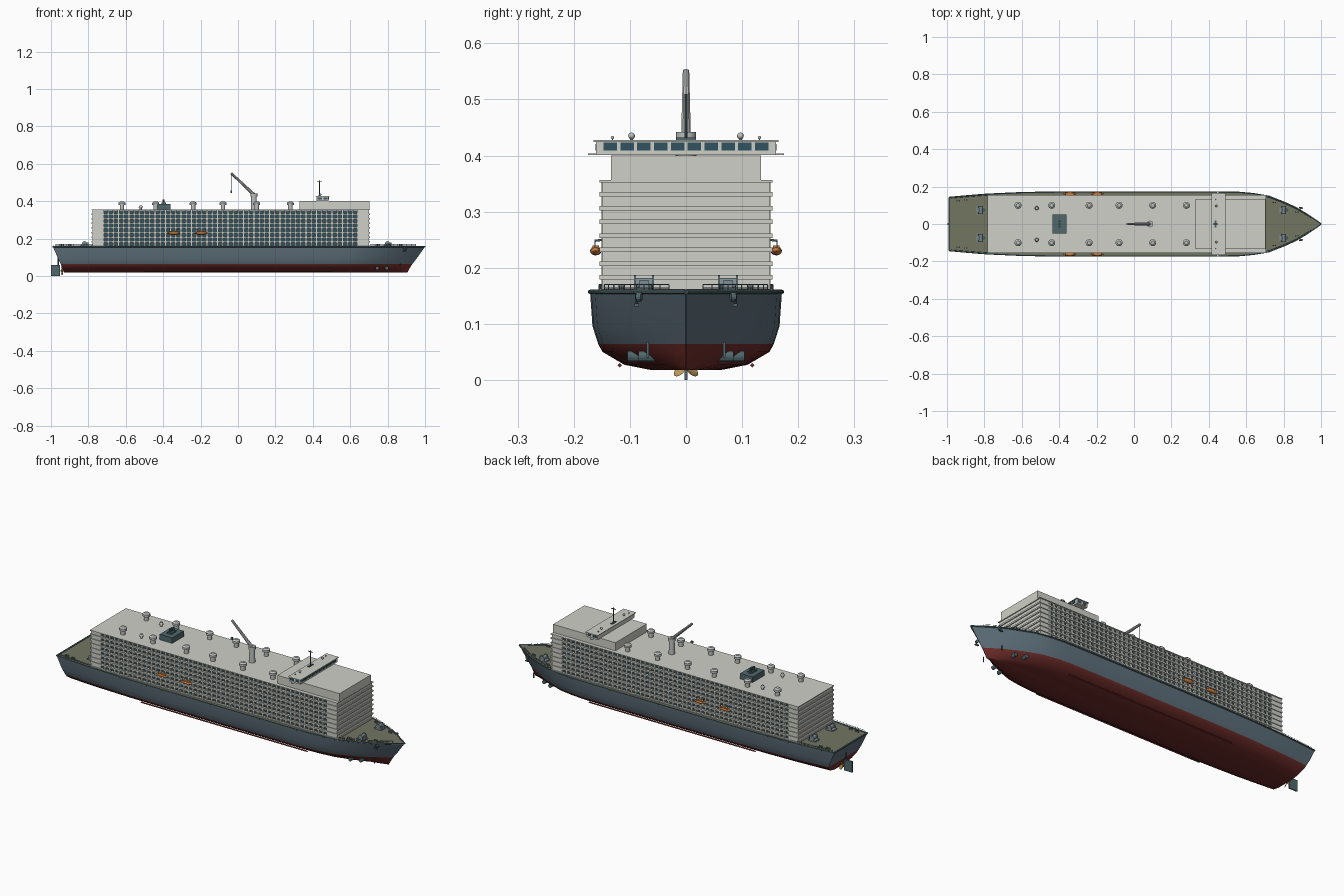
import bpy, bmesh, math
from mathutils import Matrix, Vector

if "Cube" in bpy.data.objects:
    bpy.data.objects.remove(bpy.data.objects["Cube"])


def mat(name, r, g, b):
    m = bpy.data.materials.new(name)
    m.diffuse_color = (r, g, b, 1)
    m.use_nodes = True
    m.node_tree.nodes["Principled BSDF"].inputs["Base Color"].default_value = m.diffuse_color
    return m


WHITE = mat("white", .62, .63, .57)
BLUE = mat("hull_blue", .11, .16, .195)
RED = mat("hull_red", .15, .025, .022)
GREEN = mat("deck_green", .17, .18, .12)
DARK = mat("dark_glass", .03, .085, .115)
TEAL = mat("teal", .08, .14, .15)
ORANGE = mat("orange", .6, .21, .05)
STEEL = mat("steel", .2, .27, .3)
BRASS = mat("brass", .5, .33, .1)
LIGHT = mat("light_steel", .5, .53, .52)


def finish(bm, name, *mats, smooth=False):
    bmesh.ops.recalc_face_normals(bm, faces=bm.faces)
    me = bpy.data.meshes.new(name)
    bm.to_mesh(me)
    bm.free()
    for m in mats:
        me.materials.append(m)
    ob = bpy.data.objects.new(name, me)
    bpy.context.collection.objects.link(ob)
    if smooth:
        bpy.context.view_layer.objects.active = ob
        ob.select_set(True)
        bpy.ops.object.shade_smooth_by_angle(angle=math.radians(35))
        ob.select_set(False)
    return ob


def box(bm, x0, x1, y0, y1, z0, z1):
    M = Matrix.Translation(((x0 + x1) / 2, (y0 + y1) / 2, (z0 + z1) / 2))
    bmesh.ops.create_cube(bm, size=1, matrix=M @ Matrix.Diagonal((x1 - x0, y1 - y0, z1 - z0, 1)))


def rod(bm, a, b, r, r2=None, n=12):
    a, b = Vector(a), Vector(b)
    d = b - a
    M = Matrix.Translation((a + b) / 2) @ d.to_track_quat('Z', 'Y').to_matrix().to_4x4()
    bmesh.ops.create_cone(bm, cap_ends=True, segments=n, radius1=r,
                          radius2=r if r2 is None else r2, depth=d.length, matrix=M)


def ball(bm, c, sx, sy, sz, u=12, v=8):
    bmesh.ops.create_uvsphere(bm, u_segments=u, v_segments=v, radius=1,
                              matrix=Matrix.Translation(c) @ Matrix.Diagonal((sx, sy, sz, 1)))


# Hull: deck outline (t, half width) lofted through levels (z, width scale, stern x, bow x)
OUT = [(0, .142), (.05, .151), (.1, .159), (.2, .168), (.3, .171), (.5, .171), (.7, .171),
       (.78, .169), (.82, .162), (.86, .148), (.9, .117), (.93, .09), (.96, .055), (.985, .022), (1, .001)]
LEVELS = [(.018, .37, -.93, .905), (.027, .64, -.932, .91), (.05, .87, -.942, .923),
          (.064, .915, -.948, .932), (.096, .975, -.963, .957), (.157, 1, -.99, 1.0)]


def outline(x, inset=0):
    t = (x + .99) / 1.99
    for (a, wa), (b, wb) in zip(OUT, OUT[1:]):
        if t <= b:
            return max(wa + (wb - wa) * (t - a) / (b - a) - inset, 0)
    return 0


bm = bmesh.new()
rings = []
for z, s, x0, x1 in LEVELS:
    star = [bm.verts.new((x0 + (x1 - x0) * t, -w * s, z)) for t, w in OUT]
    port = [bm.verts.new((v.co.x, -v.co.y, z)) for v in reversed(star)]
    rings.append(star + port)
for k, (lo, hi) in enumerate(zip(rings, rings[1:])):
    for i in range(len(lo)):
        j = (i + 1) % len(lo)
        f = bm.faces.new((lo[i], lo[j], hi[j], hi[i]))
        f.material_index = 1 if k < 3 else 0
bm.faces.new(rings[0]).material_index = 1
bm.faces.new(rings[-1]).material_index = 2
finish(bm, "hull", BLUE, RED, GREEN, smooth=True)

# Gunwale edge and open railings with posts
gun, rail = bmesh.new(), bmesh.new()
for s in (-1, 1):
    pts = [(-.99 + 1.99 * t, s * w, .157) for t, w in OUT]
    for a, b in zip(pts, pts[1:]):
        rod(gun, a, b, .004, n=6)
    for x0, x1 in ((-.975, -.78), (.71, .95)):
        n = 10
        xs = [x0 + (x1 - x0) * i / n for i in range(n + 1)]
        p = [(x, s * outline(x, .005), .17) for x in xs]
        for a in p:
            rod(rail, (a[0], a[1], .157), a, .001, n=4)
        for a, b in zip(p, p[1:]):
            for dz in (0, -.006):
                rod(rail, (a[0], a[1], a[2] + dz), (b[0], b[1], b[2] + dz), .0009, n=4)
rod(gun, (-.988, -.142, .157), (-.988, .142, .157), .005, n=6)
finish(gun, "gunwale", TEAL)
finish(rail, "railings", STEEL)

# Pen house: dark core, deck slabs, side posts and solid ends
N, Z0, Z1 = 8, .157, .355
H = (Z1 - Z0) / N
bm = bmesh.new()
box(bm, -.73, .65, -.142, .142, Z0, Z1 - .004)
finish(bm, "pen_interior", DARK)
bm = bmesh.new()
for k in range(N + 1):
    z = Z0 + k * H
    box(bm, -.782, .705, -.154, .154, z - .003, z + (.005 if k < N else .001))
for x0, x1 in ((-.778, -.722), (.642, .70)):
    box(bm, x0, x1, -.150, .150, Z0, Z1)
COLS = 49
for s in (-1, 1):
    for i in range(COLS + 1):
        x = -.722 + 1.364 * i / COLS
        box(bm, x - .0045, x + .0045, s * .146 - .005, s * .146 + .005, Z0, Z1)
finish(bm, "pen_decks", WHITE)

# Accommodation block and bridge
bm = bmesh.new()
box(bm, .33, .704, -.134, .134, Z1, .40)
finish(bm, "accommodation", WHITE)
bm = bmesh.new()
box(bm, .42, .485, -.16, .16, .401, .426)
box(bm, .415, .49, -.165, .165, .4245, .4275)
box(bm, .44, .455, -.175, .175, .401, .404)
finish(bm, "bridge", WHITE)
bm = bmesh.new()
for i in range(10):
    y = -.135 + .03 * i
    box(bm, .48, .487, y - .012, y + .012, .409, .423)
for s in (-1, 1):
    for x in (.437, .468):
        box(bm, x - .011, x + .011, s * .157 - .0045, s * .157 + .0045, .409, .421)
finish(bm, "bridge_windows", DARK)

# Mast, radar bar and domes
bm = bmesh.new()
rod(bm, (.435, 0, .425), (.435, 0, .51), .0025, n=8)
box(bm, .422, .448, -.002, .002, .503, .506)
box(bm, .43, .44, -.018, .018, .428, .432)
finish(bm, "mast", TEAL)
bm = bmesh.new()
for s in (-1, 1):
    for x, y, z, r in ((.44, .097, .435, .006), (.435, .131, .432, .003)):
        rod(bm, (x, s * y, .425), (x, s * y, z), r * .4, n=8)
        ball(bm, (x, s * y, z), r, r, r)
finish(bm, "radar_domes", LIGHT, smooth=True)

# Mushroom ventilators on the roof
bm = bmesh.new()
for s in (-1, 1):
    for x in (-.62, -.44, -.24, -.08, .10, .28):
        rod(bm, (x, s * .10, Z1), (x, s * .10, .385), .012, n=14)
        rod(bm, (x, s * .10, .379), (x, s * .10, .391), .019, n=14)
        rod(bm, (x, s * .10, .391), (x, s * .10, .398), .019, .010, n=14)
    rod(bm, (-.52, s * .085, Z1), (-.52, s * .085, .369), .006, n=12)
    rod(bm, (-.52, s * .085, .367), (-.52, s * .085, .378), .011, .007, n=12)
finish(bm, "ventilators", LIGHT, smooth=True)

# Funnel casing with exhaust pipes
bm = bmesh.new()
box(bm, -.435, -.36, -.05, .05, Z1, .386)
box(bm, -.41, -.385, -.022, .022, .386, .393)
for y in (-.014, 0, .014):
    rod(bm, (-.398, y, .39), (-.398, y, .41), .005, n=10)
finish(bm, "funnel", TEAL)

# Deck crane with jib, wire and hook
bm = bmesh.new()
rod(bm, (.085, 0, Z1), (.085, 0, .43), .016, .014, n=16)
rod(bm, (.085, 0, .425), (.085, 0, .442), .018, n=16)
rod(bm, (.085, 0, .435), (-.037, 0, .55), .009, .006, n=10)
finish(bm, "deck_crane", LIGHT, smooth=True)
bm = bmesh.new()
rod(bm, (-.036, 0, .55), (-.036, 0, .45), .0012, n=6)
box(bm, -.041, -.031, -.004, .004, .445, .456)
rod(bm, (.085, 0, .445), (.02, 0, .505), .0012, n=6)
finish(bm, "crane_hook", TEAL)

# Lifeboats and their davits
boats, dav = bmesh.new(), bmesh.new()
for s in (-1, 1):
    for x in (-.343, -.197):
        ball(boats, (x, s * .161, .230), .035, .010, .008, u=16)
        box(boats, x - .022, x + .022, s * .161 - .006, s * .161 + .006, .232, .2395)
        for dx in (-.022, .022):
            rod(dav, (x + dx, s * .148, .25), (x + dx, s * .163, .248), .002, n=6)
            rod(dav, (x + dx, s * .162, .248), (x + dx, s * .162, .234), .001, n=6)
finish(boats, "lifeboats", ORANGE, smooth=True)
finish(dav, "davits", STEEL)

# Mooring winches and bollards
bm = bmesh.new()
for s in (-1, 1):
    for x in (-.82, .80):
        y = s * .075
        box(bm, x - .022, x + .022, y - .018, y + .018, .156, .163)
        rod(bm, (x, y - .014, .172), (x, y + .014, .172), .010)
        for e in (-.016, .016):
            rod(bm, (x, y + e - .002, .172), (x, y + e + .002, .172), .014)
        box(bm, x + .012, x + .022, y - .008, y + .008, .16, .178)
    for x in (-.94, -.90, .75, .87):
        for d in (-.006, .006):
            rod(bm, (x + d, s * (outline(x) - .022), .156), (x + d, s * (outline(x) - .022), .168), .004, n=8)
finish(bm, "winches", STEEL)

# Anchors on the bow
bm = bmesh.new()
for s in (-1, 1):
    y = s * .088
    rod(bm, (.895, y * .9, .148), (.893, y, .148), .008)
    rod(bm, (.895, y, .152), (.89, y, .133), .0025, n=8)
    box(bm, .881, .901, y - .004, y + .004, .131, .136)
finish(bm, "anchors", TEAL)

# Bow thruster rings and bilge keels
bm = bmesh.new()
for s in (-1, 1):
    for x, y in ((.745, .104), (.795, .085)):
        rod(bm, (x, s * (y - .03), .042), (x, s * y, .042), .010, n=14)
    box(bm, .865, .869, s * .068 - .002, s * .068 + .002, .04, .068)
finish(bm, "bow_thrusters", TEAL)
bm = bmesh.new()
for s in (-1, 1):
    rod(bm, (-.5, s * .118, .026), (.5, s * .118, .026), .004, n=4)
finish(bm, "bilge_keels", RED)

# Propeller and rudder
bm = bmesh.new()
rod(bm, (-.90, 0, .028), (-.948, 0, .028), .006, .004)
for k in range(4):
    M = (Matrix.Translation((-.94, 0, .028)) @ Matrix.Rotation(math.pi / 4 + k * math.pi / 2, 4, 'X')
         @ Matrix.Translation((0, 0, .015)) @ Matrix.Rotation(.6, 4, 'Z') @ Matrix.Diagonal((.002, .009, .014, 1)))
    bmesh.ops.create_uvsphere(bm, u_segments=10, v_segments=6, radius=1, matrix=M)
finish(bm, "propeller", BRASS, smooth=True)
bm = bmesh.new()
box(bm, -1.0, -.951, -.003, .003, 0, .06)
rod(bm, (-.962, 0, .05), (-.962, 0, .12), .004, n=10)
finish(bm, "rudder", TEAL)
